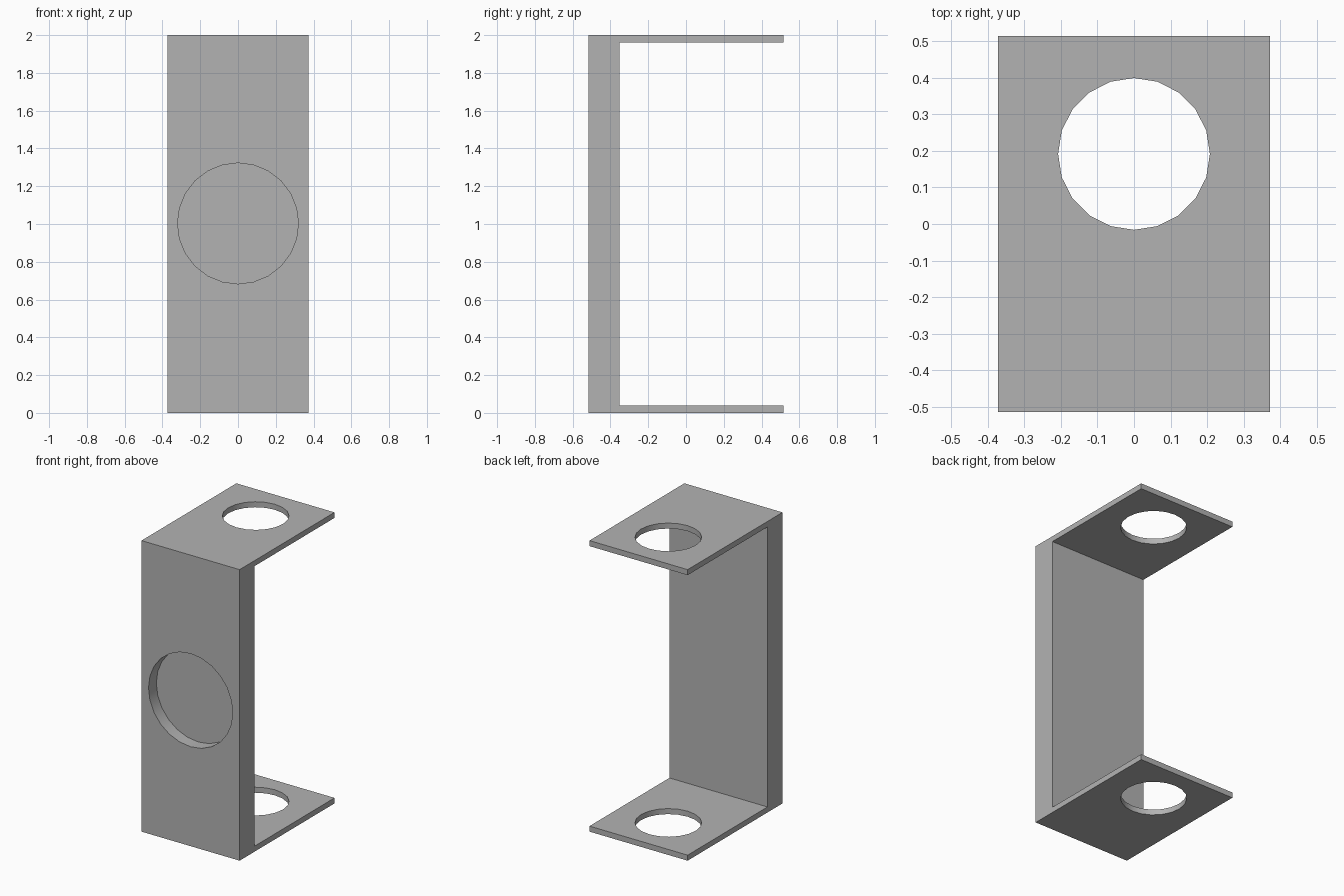
import bpy
import bmesh
from math import pi, radians

if "Cube" in bpy.data.objects:
    bpy.data.objects.remove(bpy.data.objects["Cube"])

HALF_W, FRONT, INNER, BACK = 0.373, -0.515, -0.352, 0.515
HEIGHT, PLATE = 2.0, 0.038

grey = bpy.data.materials.new("plain grey")
grey.use_nodes = True
color = (0.45, 0.45, 0.45, 1)
grey.diffuse_color = color
grey.node_tree.nodes["Principled BSDF"].inputs["Base Color"].default_value = color

# Bracket body: C-shaped side profile extruded across the width
profile = [(FRONT, 0), (BACK, 0), (BACK, PLATE), (INNER, PLATE),
           (INNER, HEIGHT - PLATE), (BACK, HEIGHT - PLATE),
           (BACK, HEIGHT), (FRONT, HEIGHT)]
bm = bmesh.new()
side = bm.faces.new([bm.verts.new((-HALF_W, y, z)) for y, z in profile])
extruded = bmesh.ops.extrude_face_region(bm, geom=[side])["geom"]
moved = [v for v in extruded if isinstance(v, bmesh.types.BMVert)]
bmesh.ops.translate(bm, verts=moved, vec=(2 * HALF_W, 0, 0))
bmesh.ops.recalc_face_normals(bm, faces=bm.faces)
mesh = bpy.data.meshes.new("bracket")
bm.to_mesh(mesh)
bm.free()
bracket = bpy.data.objects.new("bracket", mesh)
bpy.context.collection.objects.link(bracket)
mesh.materials.append(grey)


def cut_round(name, sides, radius, depth, location, rotation=(0, 0, 0)):
    """Cut a cylinder out of the bracket, then remove the cutter."""
    bpy.ops.mesh.primitive_cylinder_add(vertices=sides, radius=radius, depth=depth,
                                        location=location, rotation=rotation)
    cutter = bpy.context.object
    cutter.name = name
    cutter.hide_render = True
    cutter.data.materials.append(grey)
    cut = bracket.modifiers.new(name, "BOOLEAN")
    cut.operation = "DIFFERENCE"
    cut.solver = "EXACT"
    cut.object = cutter
    bpy.ops.object.select_all(action="DESELECT")
    bracket.select_set(True)
    bpy.context.view_layer.objects.active = bracket
    bpy.ops.object.modifier_apply(modifier=cut.name)
    bpy.data.objects.remove(cutter)


# Aligned holes through the top and bottom plates
cut_round("plate_holes", 20, 0.208, HEIGHT + 1, (0, 0.192, HEIGHT / 2))
# Shallow round recess in the front wall
cut_round("front_recess", 24, 0.32, 0.17, (0, FRONT, 1.003), (pi / 2, 0, 0))

bpy.ops.object.shade_smooth_by_angle(angle=radians(30))
